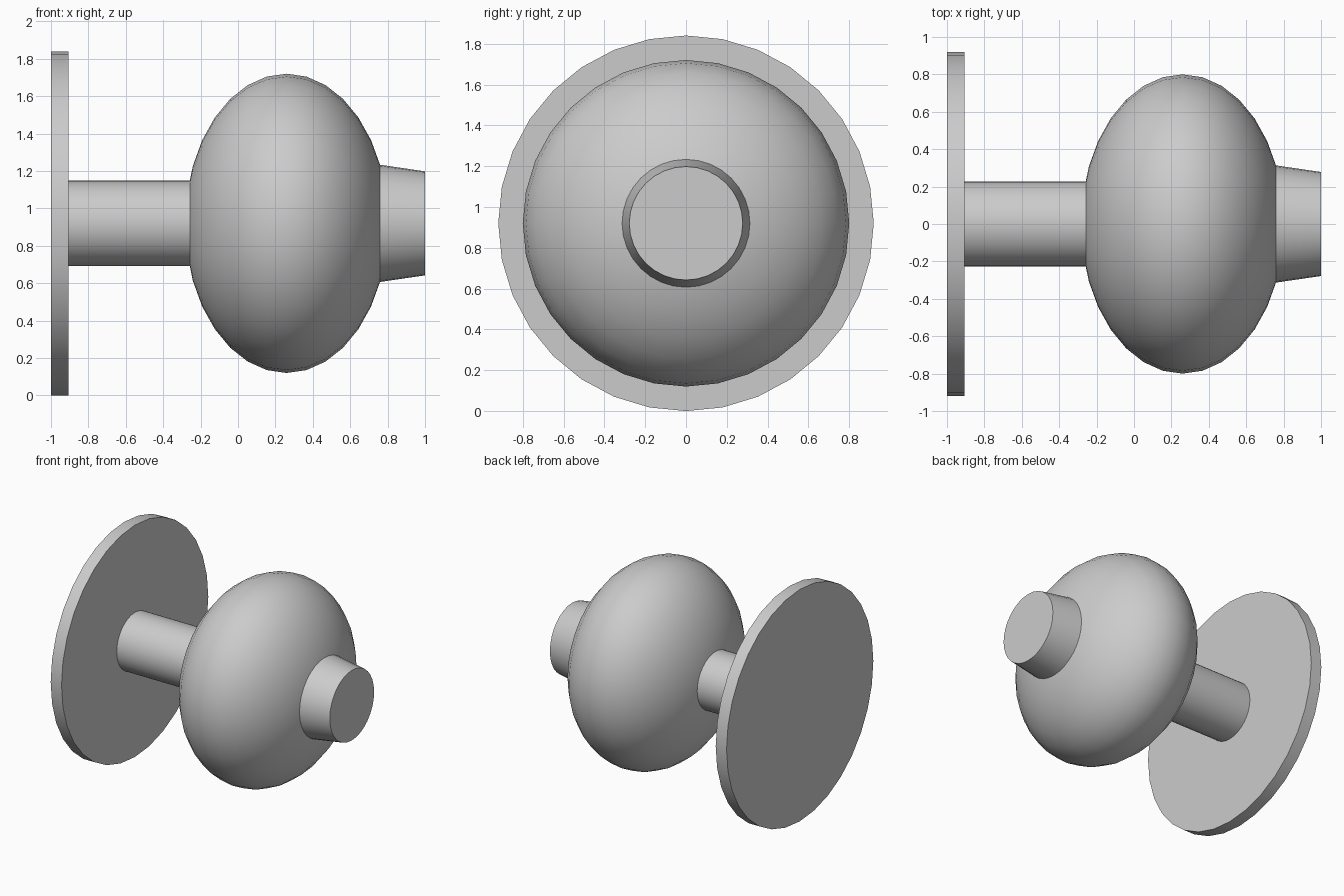
import bpy
import math

old = bpy.data.objects.get("Cube")
if old:
    bpy.data.objects.remove(old, do_unlink=True)

SIDES = 32
AXIS_Z = 0.92
ALONG_X = (0, math.pi / 2, 0)

grey = bpy.data.materials.new("grey metal")
grey.use_nodes = True
grey.diffuse_color = (0.6, 0.6, 0.6, 1)
grey.node_tree.nodes["Principled BSDF"].inputs["Base Color"].default_value = grey.diffuse_color


def finish(name):
    part = bpy.context.object
    part.name = name
    part.data.materials.append(grey)
    bpy.ops.object.transform_apply(location=False, rotation=True, scale=True)
    bpy.ops.object.shade_smooth_by_angle(angle=math.radians(30))


def round_part(name, x0, x1, r0, r1):
    """Capped cylinder or cone running along x."""
    bpy.ops.mesh.primitive_cone_add(vertices=SIDES, radius1=r0, radius2=r1, depth=x1 - x0,
                                    location=((x0 + x1) / 2, 0, AXIS_Z), rotation=ALONG_X)
    finish(name)


# Wall plate, stem and tapered end button
round_part("wall_plate", -1.0, -0.905, 0.92, 0.92)
round_part("stem", -0.91, -0.2, 0.228, 0.228)
round_part("end_button", 0.7, 1.0, 0.322, 0.278)

# Flattened round knob
bpy.ops.mesh.primitive_uv_sphere_add(segments=SIDES, ring_count=16, radius=0.8,
                                     location=(0.26, 0, AXIS_Z), rotation=ALONG_X)
bpy.context.object.scale = (1, 1, 0.543 / 0.8)
finish("knob")
